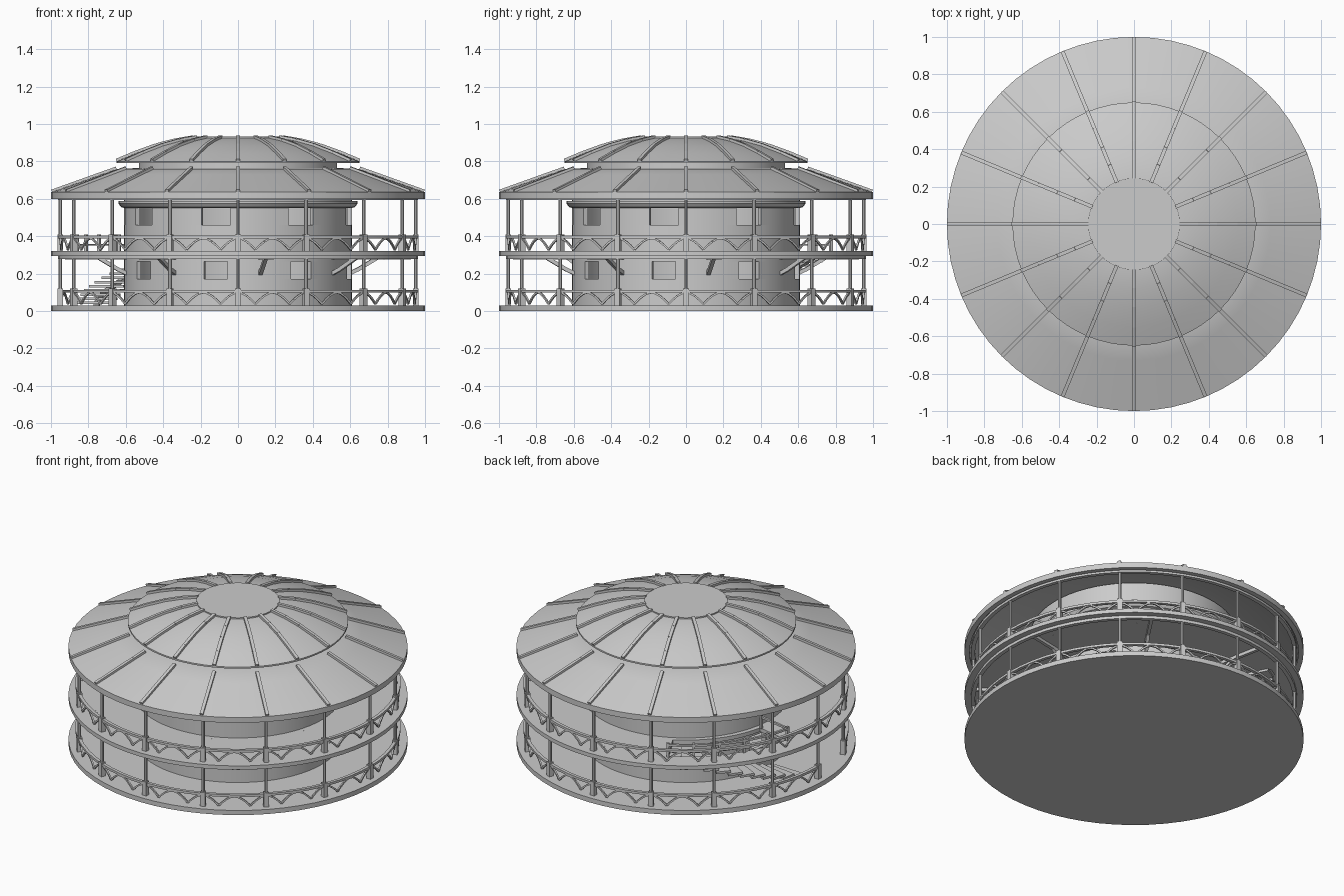
import bpy, bmesh, math
from mathutils import Vector

if "Cube" in bpy.data.objects:
    bpy.data.objects.remove(bpy.data.objects["Cube"])


def polar(r, deg, z):
    a = math.radians(deg)
    return Vector((r * math.cos(a), r * math.sin(a), z))


def sweep(bm, profile, a0=0, a1=360, step=5.625):
    """Revolve a closed (r, z) profile about z, fully or over an arc."""
    full = a1 - a0 >= 360
    n = max(1, round((a1 - a0) / step))
    rings = [[bm.verts.new(polar(r, a0 + (a1 - a0) * i / n, z)) for r, z in profile]
             for i in range(n if full else n + 1)]
    m = len(profile)
    for i in range(n):
        A, B = rings[i], rings[(i + 1) % len(rings)]
        for j in range(m):
            k = (j + 1) % m
            if profile[j][0] == 0 and profile[k][0] == 0:
                continue
            if profile[j][0] == 0:
                bm.faces.new((A[j], B[k], A[k]))
            elif profile[k][0] == 0:
                bm.faces.new((A[j], B[j], A[k]))
            else:
                bm.faces.new((A[j], B[j], B[k], A[k]))
    if not full:
        bm.faces.new(rings[0])
        bm.faces.new(rings[-1][::-1])


def block(r0, r1, z0, z1):
    return [(r0, z0), (r1, z0), (r1, z1), (r0, z1)]


def bar(bm, p, q, w, h=None, sides=4):
    """Straight bar from p to q: w wide, h deep."""
    h = h or w
    d = (q - p).normalized()
    up = Vector((0, 0, 1)) if abs(d.z) < 0.95 else Vector((p.x, p.y, 0)).normalized()
    s = d.cross(up).normalized()
    t = s.cross(d)
    k = math.sqrt(2) / 2 if sides == 4 else 0.5
    offs = [(s * w * math.cos(a) + t * h * math.sin(a)) * k
            for a in [2 * math.pi * (i + 0.5) / sides for i in range(sides)]]
    A = [bm.verts.new(p + o) for o in offs]
    B = [bm.verts.new(q + o) for o in offs]
    for i in range(sides):
        j = (i + 1) % sides
        bm.faces.new((A[i], A[j], B[j], B[i]))
    bm.faces.new(A[::-1])
    bm.faces.new(B)


def finish(name, bm):
    bmesh.ops.remove_doubles(bm, verts=bm.verts, dist=1e-6)
    bmesh.ops.recalc_face_normals(bm, faces=bm.faces)
    me = bpy.data.meshes.new(name)
    bm.to_mesh(me)
    bm.free()
    ob = bpy.data.objects.new(name, me)
    bpy.context.collection.objects.link(ob)
    bpy.ops.object.select_all(action='DESELECT')
    ob.select_set(True)
    bpy.context.view_layer.objects.active = ob
    bpy.ops.object.shade_smooth_by_angle(angle=math.radians(20))


BAY = 22.5
HOLE = (118, 168)   # stair opening, degrees

# Floors: solid base, upper floor with the stair opening
bm = bmesh.new()
sweep(bm, block(0, 1.0, 0, 0.03))
finish("ground_floor", bm)
bm = bmesh.new()
sweep(bm, block(0.87, 1.0, 0.295, 0.32))
sweep(bm, block(0, 0.64, 0.295, 0.32))
sweep(bm, block(0.64, 0.87, 0.295, 0.32), HOLE[1], HOLE[0] + 360)
finish("upper_floor", bm)

# Round wall: solid bands, with piers between the windows
bm = bmesh.new()
for z0, z1 in ((0.03, 0.17), (0.265, 0.295), (0.32, 0.46), (0.555, 0.72)):
    sweep(bm, block(0.585, 0.61, z0, z1))
for z0, z1, half in ((0.17, 0.265, 6), (0.46, 0.555, 7.5)):
    for k in range(8):
        c = -101.25 + 45 * k
        sweep(bm, block(0.585, 0.61, z0, z1), c + half, c + 45 - half)
finish("round_wall", bm)
bm = bmesh.new()
sweep(bm, [(0.605, 0.55), (0.625, 0.555), (0.64, 0.575), (0.64, 0.588), (0.605, 0.588)])
finish("wall_cornice", bm)

# Veranda posts with thick feet and ring beams, two storeys
for name, z0, z1 in (("lower", 0.03, 0.295), ("upper", 0.32, 0.61)):
    bm = bmesh.new()
    for k in range(16):
        a = k * BAY
        bar(bm, polar(0.95, a, z0), polar(0.95, a, z1), 0.02, sides=8)
        bar(bm, polar(0.95, a, z0), polar(0.95, a, z0 + 0.09), 0.03)
    sweep(bm, block(0.938, 0.962, z1 - 0.018, z1))
    finish(name + "_posts", bm)

    # Railing with arched infill
    bm = bmesh.new()
    for k in range(16):
        a = k * BAY
        if name == "lower" and k == 8:      # entrance to the stair
            continue
        sweep(bm, block(0.94, 0.96, z0 + 0.068, z0 + 0.083), a, a + BAY)
        pts = [polar(0.95, a + BAY * i / 16,
                     z0 + 0.008 + 0.06 * abs(math.cos(2 * math.pi * i / 16)))
               for i in range(17)]
        for p, q in zip(pts, pts[1:]):
            bar(bm, p, q, 0.01)
    finish(name + "_railing", bm)

# Brackets from the wall to the upper floor
bm = bmesh.new()
for k in range(8):
    if k == 5:
        continue
    a = -78.75 + 45 * k
    bar(bm, polar(0.6, a, 0.285), polar(0.94, a, 0.285), 0.02)
    bar(bm, polar(0.605, a, 0.2), polar(0.66, a, 0.225), 0.02)
    bar(bm, polar(0.65, a, 0.22), polar(0.76, a, 0.285), 0.02)
finish("floor_brackets", bm)

# Curved stair around the wall
bm = bmesh.new()
N = 12
for i in range(N):
    a = 178 - 60 * i / N
    z = 0.05 + 0.245 * i / (N - 1)
    sweep(bm, block(0.66, 0.86, z - 0.014, z), a - 6, a)
    bar(bm, polar(0.76, a - 1, z - 0.03), polar(0.76, a - 6, z - 0.01), 0.03, 0.02)
finish("stair_steps", bm)

# Guard rail around the stair opening
bm = bmesh.new()
sweep(bm, block(0.87, 0.885, 0.39, 0.403), *HOLE)
sweep(bm, block(0.87, 0.885, 0.35, 0.358), *HOLE)
for i in range(6):
    a = HOLE[0] + (HOLE[1] - HOLE[0]) * i / 5
    bar(bm, polar(0.8775, a, 0.32), polar(0.8775, a, 0.41), 0.016)
bar(bm, polar(0.64, HOLE[1], 0.396), polar(0.88, HOLE[1], 0.396), 0.013)
bar(bm, polar(0.65, HOLE[1], 0.32), polar(0.65, HOLE[1], 0.41), 0.016)
finish("stair_guard", bm)

# Lower roof skirt and neck
lower = [(1.0, 0.635), (0.73, 0.73), (0.65, 0.758)]
bm = bmesh.new()
sweep(bm, [(0.97, 0.60), (1.0, 0.60)] + lower + [(0.53, 0.765), (0.53, 0.73), (0.65, 0.725), (0.97, 0.615)])
finish("lower_roof", bm)
bm = bmesh.new()
sweep(bm, block(0.5, 0.53, 0.74, 0.81))
finish("roof_neck", bm)

# Upper domed roof and flat cap
upper = [(0.65, 0.80), (0.55, 0.842), (0.44, 0.882), (0.34, 0.908), (0.24, 0.925)]
bm = bmesh.new()
sweep(bm, [(0, 0.90), (0.24, 0.905), (0.44, 0.86), (0.64, 0.79), (0.65, 0.79)] + upper + [(0, 0.925)])
finish("upper_roof", bm)
bm = bmesh.new()
sweep(bm, block(0, 0.245, 0.915, 0.932))
finish("roof_cap", bm)

# Radial roof ribs
for name, path in (("lower_roof_ribs", lower), ("upper_roof_ribs", upper)):
    bm = bmesh.new()
    for k in range(16):
        for (r0, z0), (r1, z1) in zip(path, path[1:]):
            bar(bm, polar(min(r0, 0.995), k * BAY, z0 + 0.003), polar(r1, k * BAY, z1 + 0.003), 0.02, 0.022)
    finish(name, bm)
